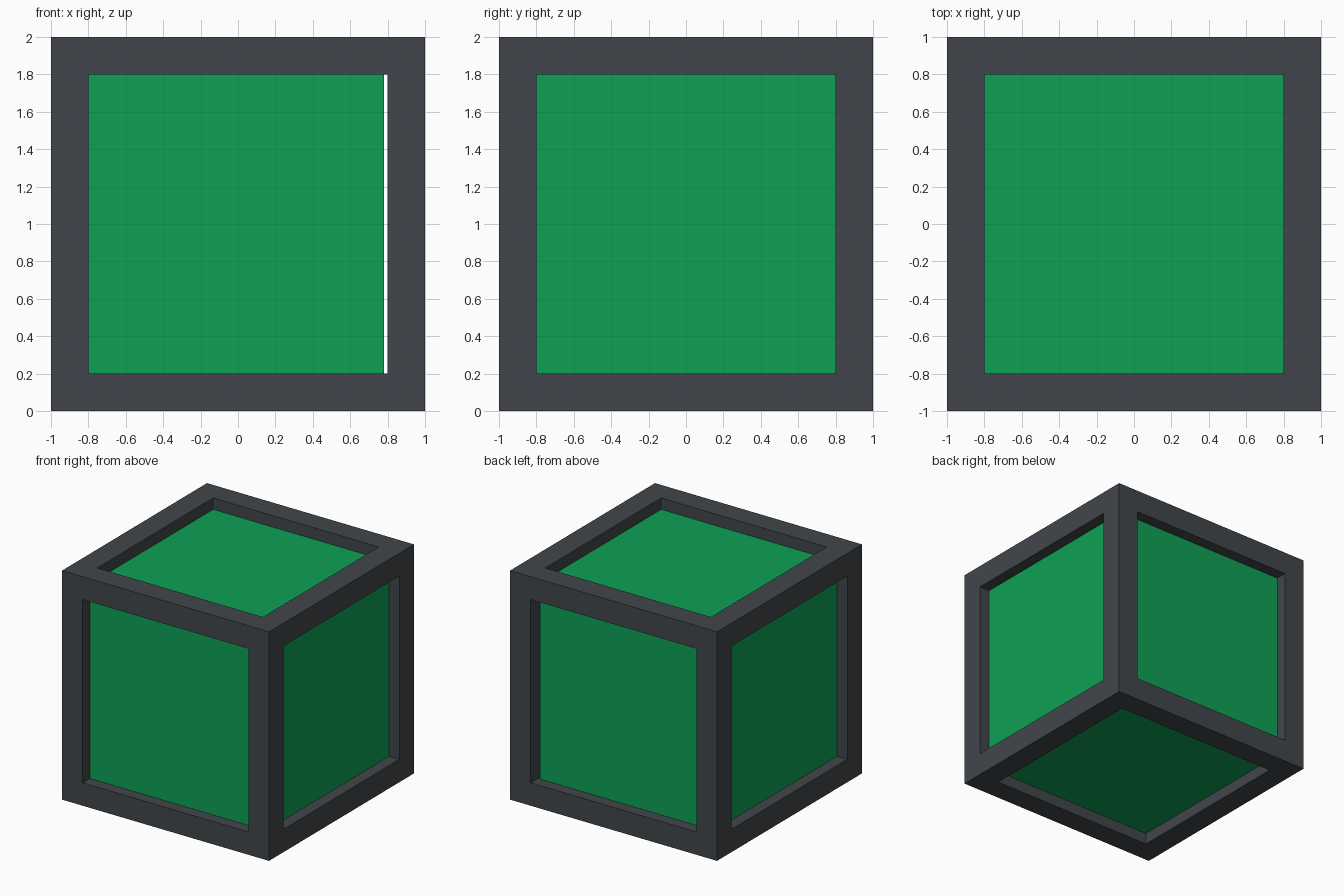
import bpy, bmesh
from itertools import product
from mathutils import Vector

if "Cube" in bpy.data.objects:
    bpy.data.objects.remove(bpy.data.objects["Cube"])


def material(name, rgb):
    m = bpy.data.materials.new(name)
    m.diffuse_color = (*rgb, 1.0)
    m.use_nodes = True
    m.node_tree.nodes["Principled BSDF"].inputs["Base Color"].default_value = m.diffuse_color
    return m


GREY = material("dark grey", (0.053, 0.061, 0.069))
GREEN = material("green", (0.0044, 0.355, 0.090))


def add_object(name, bm, mat):
    bmesh.ops.recalc_face_normals(bm, faces=bm.faces)
    me = bpy.data.meshes.new(name)
    bm.to_mesh(me)
    bm.free()
    me.materials.append(mat)
    ob = bpy.data.objects.new(name, me)
    bpy.context.collection.objects.link(ob)
    return ob


def box(name, lo, hi, mat):
    bm = bmesh.new()
    bmesh.ops.create_cube(bm, size=1.0)
    lo, hi = Vector(lo), Vector(hi)
    for v in bm.verts:
        v.co = (lo + hi) / 2 + v.co * (hi - lo)
    return add_object(name, bm, mat)


# Frame: one closed mesh of square beams, laid out on a 3x3x3 cell lattice
cuts = (-1.0, -0.8, 0.8, 1.0)


def solid(c):
    return all(0 <= i <= 2 for i in c) and sum(i == 1 for i in c) <= 1


bm = bmesh.new()
for cell in product(range(3), repeat=3):
    if not solid(cell):
        continue
    for axis, side in product(range(3), (0, 1)):
        neighbour = list(cell)
        neighbour[axis] += 1 if side else -1
        if solid(neighbour):
            continue
        u, w = (axis + 1) % 3, (axis + 2) % 3
        corners = []
        for du, dw in ((0, 0), (1, 0), (1, 1), (0, 1)):
            k = list(cell)
            k[axis] += side
            k[u] += du
            k[w] += dw
            corners.append(bm.verts.new((cuts[k[0]], cuts[k[1]], cuts[k[2]] + 1)))
        bm.faces.new(corners)
bmesh.ops.remove_doubles(bm, verts=bm.verts, dist=0.001)
add_object("frame", bm, GREY)

# Recessed panels; the front and back ones stop short of the right beam
T, R = 0.02, 0.9
for side, name in ((-1, "left_panel"), (1, "right_panel")):
    a, b = sorted((side * R, side * (R - T)))
    box(name, (a, -0.8, 0.2), (b, 0.8, 1.8), GREEN)
for side, name in ((-1, "front_panel"), (1, "back_panel")):
    a, b = sorted((side * R, side * (R - T)))
    box(name, (-0.8, a, 0.2), (0.78, b, 1.8), GREEN)
for side, name in ((-1, "bottom_panel"), (1, "top_panel")):
    a, b = sorted((side * R, side * (R - T)))
    box(name, (-0.8, -0.8, 1 + a), (0.8, 0.8, 1 + b), GREEN)
